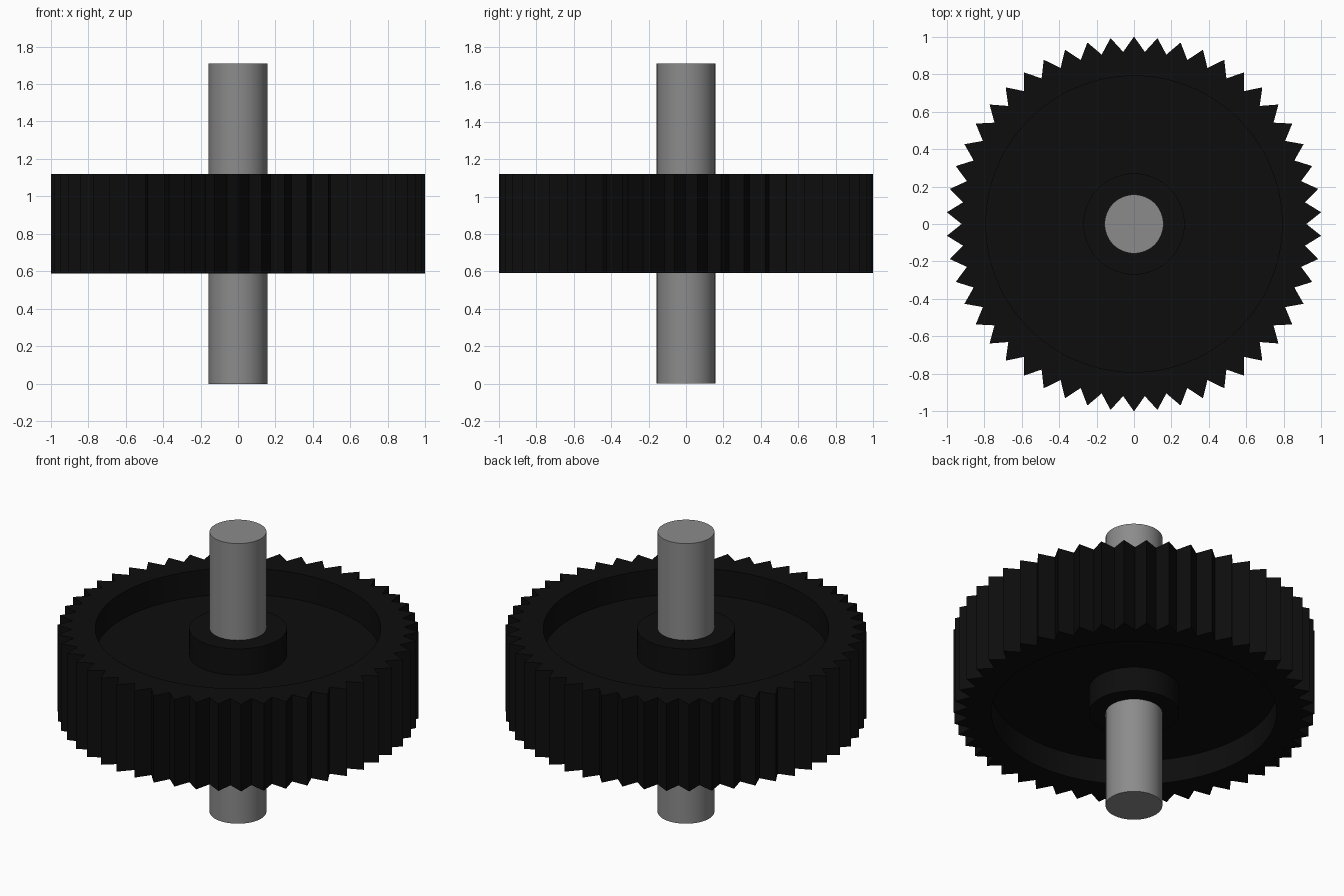
import bpy, bmesh, math

TEETH = 50
SEGMENTS = TEETH * 2          # one column per tooth tip and one per valley
TIP, ROOT = 1.0, 0.92
BOTTOM, TOP = 0.59, 1.12      # faces of the wheel
SHAFT_RADIUS, SHAFT_LENGTH = 0.157, 1.71

if "Cube" in bpy.data.objects:
    bpy.data.objects.remove(bpy.data.objects["Cube"], do_unlink=True)


def make_material(name, colour, roughness):
    mat = bpy.data.materials.new(name)
    mat.use_nodes = True
    mat.diffuse_color = colour
    shader = mat.node_tree.nodes["Principled BSDF"]
    shader.inputs["Base Color"].default_value = colour
    shader.inputs["Roughness"].default_value = roughness
    return mat


def smooth(obj):
    bpy.ops.object.select_all(action="DESELECT")
    obj.select_set(True)
    bpy.context.view_layer.objects.active = obj
    bpy.ops.object.shade_smooth_by_angle(angle=math.radians(20))


def make_gear(mat):
    # Closed cross-section from the bore outward and back: (tip radius, valley radius, z)
    inner = SHAFT_RADIUS - 0.005
    section = [
        (inner, inner, TOP), (0.27, 0.27, TOP),            # upper hub
        (0.27, 0.27, 0.96), (0.79, 0.79, 0.96),            # upper recess
        (0.79, 0.79, TOP), (TIP, ROOT, TOP),               # upper rim
        (TIP, ROOT, BOTTOM), (0.79, 0.79, BOTTOM),         # teeth and lower rim
        (0.79, 0.79, 0.74), (0.25, 0.25, 0.74),            # lower recess
        (0.25, 0.25, BOTTOM), (inner, inner, BOTTOM),      # lower hub
    ]
    bm = bmesh.new()
    rings = []
    for tip, valley, z in section:
        ring = []
        for i in range(SEGMENTS):
            angle = math.pi / 2 + math.tau * i / SEGMENTS
            r = valley if i % 2 else tip
            ring.append(bm.verts.new((r * math.cos(angle), r * math.sin(angle), z)))
        rings.append(ring)
    for a, b in zip(rings, rings[1:] + rings[:1]):
        for i in range(SEGMENTS):
            j = (i + 1) % SEGMENTS
            bm.faces.new((a[i], b[i], b[j], a[j]))
    bmesh.ops.recalc_face_normals(bm, faces=bm.faces)
    mesh = bpy.data.meshes.new("gear_wheel")
    bm.to_mesh(mesh)
    bm.free()
    mesh.materials.append(mat)
    obj = bpy.data.objects.new("gear_wheel", mesh)
    bpy.context.collection.objects.link(obj)
    smooth(obj)


def make_shaft(mat):
    bpy.ops.mesh.primitive_cylinder_add(
        vertices=64, radius=SHAFT_RADIUS, depth=SHAFT_LENGTH,
        location=(0, 0, SHAFT_LENGTH / 2))
    obj = bpy.context.object
    obj.name = "shaft"
    obj.data.materials.append(mat)
    smooth(obj)


make_gear(make_material("black plastic", (0.004, 0.004, 0.004, 1), 0.6))
make_shaft(make_material("grey steel", (0.26, 0.26, 0.26, 1), 0.4))
